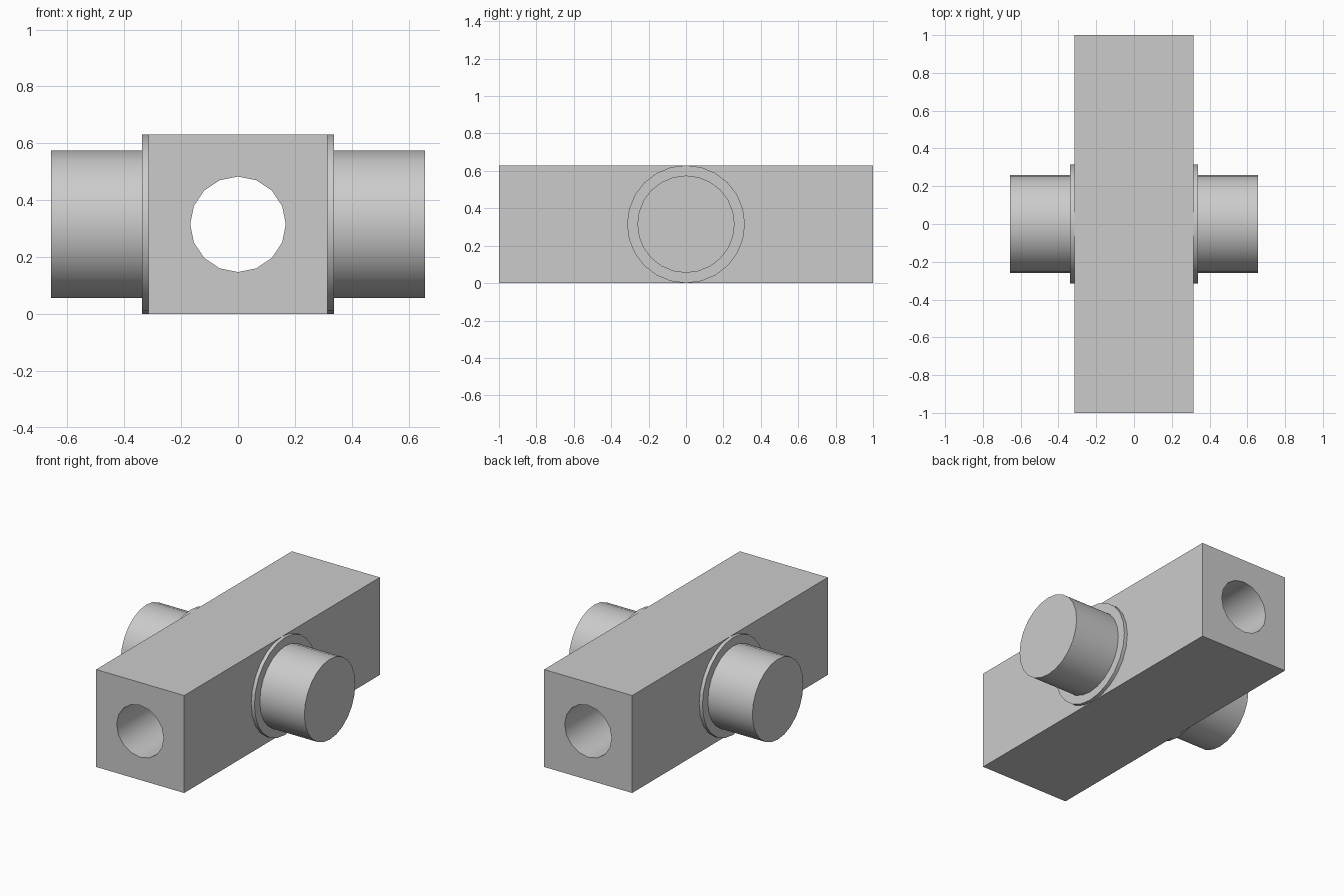
import bpy
import math

cube = bpy.data.objects.get("Cube")
if cube:
    bpy.data.objects.remove(cube, do_unlink=True)

# Single plain grey finish
GREY = (0.6, 0.6, 0.6, 1)
grey = bpy.data.materials.new("plain_grey")
grey.use_nodes = True
grey.diffuse_color = GREY
grey.node_tree.nodes["Principled BSDF"].inputs["Base Color"].default_value = GREY

SIZE = 0.63        # block width and height
MID = SIZE / 2


def finish(obj, name):
    obj.name = name
    obj.data.materials.clear()
    obj.data.materials.append(grey)
    bpy.ops.object.select_all(action="DESELECT")
    obj.select_set(True)
    bpy.context.view_layer.objects.active = obj
    bpy.ops.object.transform_apply(location=False, rotation=True, scale=True)
    bpy.ops.object.shade_smooth_by_angle(angle=math.radians(30))
    return obj


def cylinder(name, radius, depth, sides, location, rotation):
    bpy.ops.mesh.primitive_cylinder_add(vertices=sides, radius=radius, depth=depth,
                                        location=location, rotation=rotation)
    return finish(bpy.context.object, name)


# Long square block
bpy.ops.mesh.primitive_cube_add(size=1, location=(0, 0, MID))
block = bpy.context.object
block.scale = (SIZE, 2, SIZE)
finish(block, "block")

# Round bore through the full length
bore = cylinder("bore_cutter", 0.168, 2.4, 16, (0, 0, MID), (math.pi / 2, 0, 0))
bore.hide_render = True
cut = block.modifiers.new("bore", "BOOLEAN")
cut.operation = "DIFFERENCE"
cut.solver = "EXACT"
cut.object = bore
bpy.ops.object.select_all(action="DESELECT")
block.select_set(True)
bpy.context.view_layer.objects.active = block
bpy.ops.object.modifier_apply(modifier=cut.name)
bpy.data.objects.remove(bore, do_unlink=True)
finish(block, "block")

# Collar and trunnion on each side
for side, sign in (("left", 1), ("right", -1)):
    for part, radius, end in (("collar", MID, 0.338), ("trunnion", 0.26, 0.657)):
        start = MID - 0.005
        cylinder(f"{side}_{part}", radius, end - start, 24,
                 (sign * (start + end) / 2, 0, MID), (0, math.pi / 2, 0))
